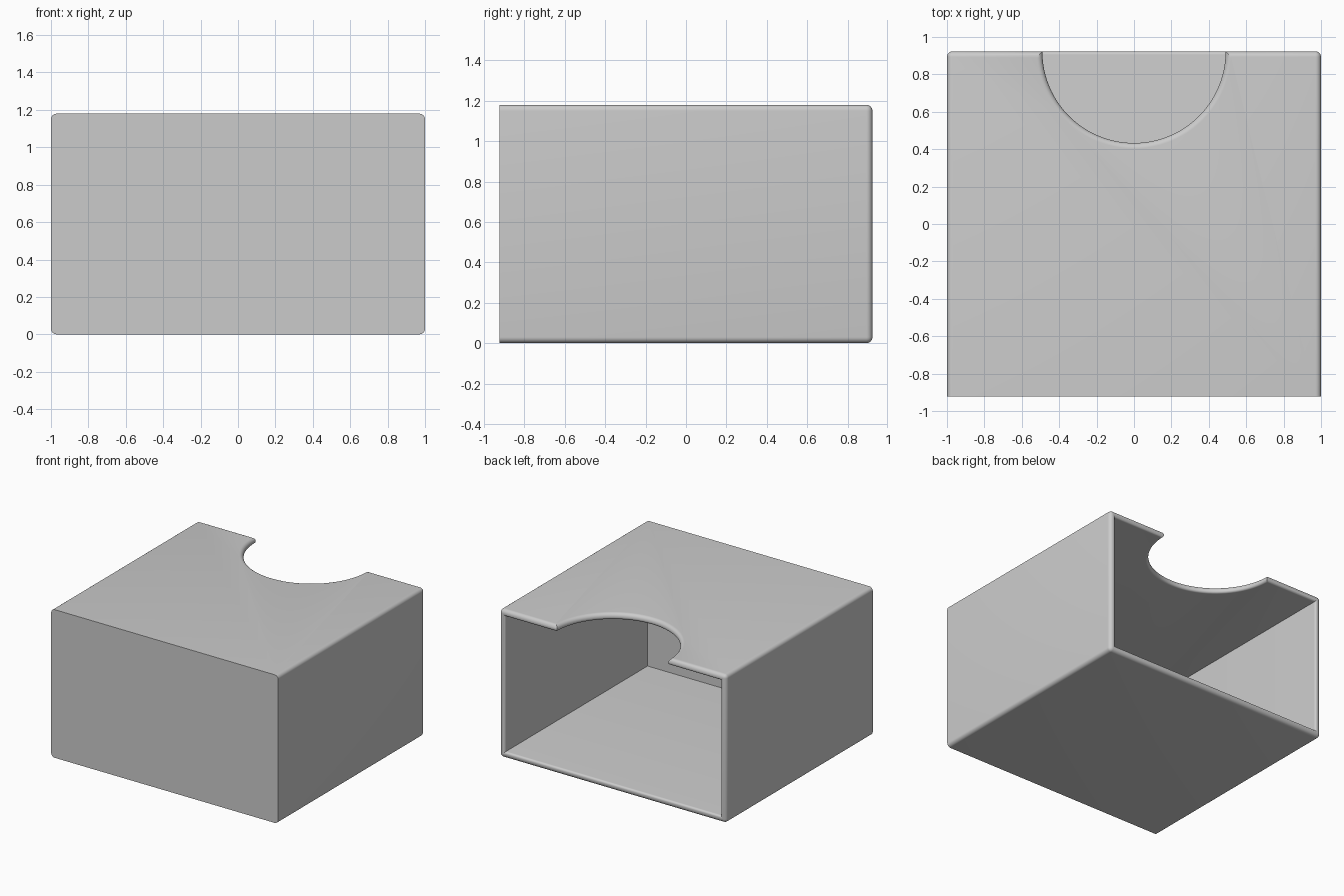
import bpy
import bmesh
from math import sin, cos, pi

WIDTH, DEPTH, HEIGHT = 2.0, 1.846, 1.18
WALL = 0.05
OUTER_R, INNER_R = 0.03, 0.018
NOTCH_R = 0.49
STEPS = 6

if "Cube" in bpy.data.objects:
    bpy.data.objects.remove(bpy.data.objects["Cube"])

grey = bpy.data.materials.new("plain grey")
grey.use_nodes = True
colour = (0.6, 0.6, 0.6, 1)
grey.diffuse_color = colour
grey.node_tree.nodes["Principled BSDF"].inputs["Base Color"].default_value = colour


def add_object(name, bm):
    bmesh.ops.recalc_face_normals(bm, faces=bm.faces)
    mesh = bpy.data.meshes.new(name)
    bm.to_mesh(mesh)
    bm.free()
    mesh.materials.append(grey)
    obj = bpy.data.objects.new(name, mesh)
    bpy.context.collection.objects.link(obj)
    return obj


def loft(name, rings):
    """Skin closed rings of points and cap both ends."""
    bm = bmesh.new()
    loops = [[bm.verts.new(p) for p in ring] for ring in rings]
    for a, b in zip(loops, loops[1:]):
        for i in range(len(a)):
            j = (i + 1) % len(a)
            bm.faces.new((a[i], a[j], b[j], b[i]))
    bm.faces.new(loops[0])
    bm.faces.new(loops[-1])
    return add_object(name, bm)


def flare(radius):
    """Quarter round as (distance along, outward offset) pairs."""
    angles = [pi / 2 * i / STEPS for i in range(STEPS + 1)]
    return [(radius * sin(a), radius * (1 - cos(a))) for a in angles]


# Outer block: every edge rounded except those around the front face
bm = bmesh.new()
bmesh.ops.create_cube(bm, size=1)
for v in bm.verts:
    v.co = (v.co.x * WIDTH, v.co.y * DEPTH, (v.co.z + 0.5) * HEIGHT)
edges = [e for e in bm.edges if any(v.co.y > 0 for v in e.verts)]
bmesh.ops.bevel(bm, geom=edges, offset=OUTER_R, segments=STEPS,
                profile=0.5, affect='EDGES')
sleeve = add_object("box_sleeve", bm)

# Cavity cutter, flared at the open back to round the inner rim
back = DEPTH / 2
sections = [(WALL - back, 0)]
sections += [(back - INNER_R + d, o) for d, o in flare(INNER_R)]
sections.append((back + 0.1, INNER_R))
rings = []
for y, grow in sections:
    x = WIDTH / 2 - WALL + grow
    low, high = WALL - grow, HEIGHT - WALL + grow
    rings.append([(-x, y, low), (x, y, low), (x, y, high), (-x, y, high)])
cavity = loft("cavity_cutter", rings)

# Thumb notch cutter, flared above and below to round its lip
ceiling = HEIGHT - WALL
profile = [(ceiling - 0.1, INNER_R)]
profile += [(ceiling + INNER_R - d, o) for d, o in reversed(flare(INNER_R))]
profile += [(HEIGHT - OUTER_R + d, o) for d, o in flare(OUTER_R)]
profile.append((HEIGHT + 0.1, OUTER_R))
turns = [2 * pi * i / 96 for i in range(96)]
notch = loft("notch_cutter", [
    [((NOTCH_R + o) * cos(a), back + (NOTCH_R + o) * sin(a), z) for a in turns]
    for z, o in profile])

# Cut the cavity first, then the notch through the top wall
bpy.ops.object.select_all(action='DESELECT')
bpy.context.view_layer.objects.active = sleeve
sleeve.select_set(True)
for cutter in (cavity, notch):
    cutter.hide_render = True
    mod = sleeve.modifiers.new(cutter.name, 'BOOLEAN')
    mod.operation = 'DIFFERENCE'
    mod.solver = 'EXACT'
    mod.object = cutter
    bpy.ops.object.modifier_apply(modifier=mod.name)
    bpy.data.objects.remove(cutter)

bpy.ops.object.shade_smooth_by_angle(angle=pi / 6)
